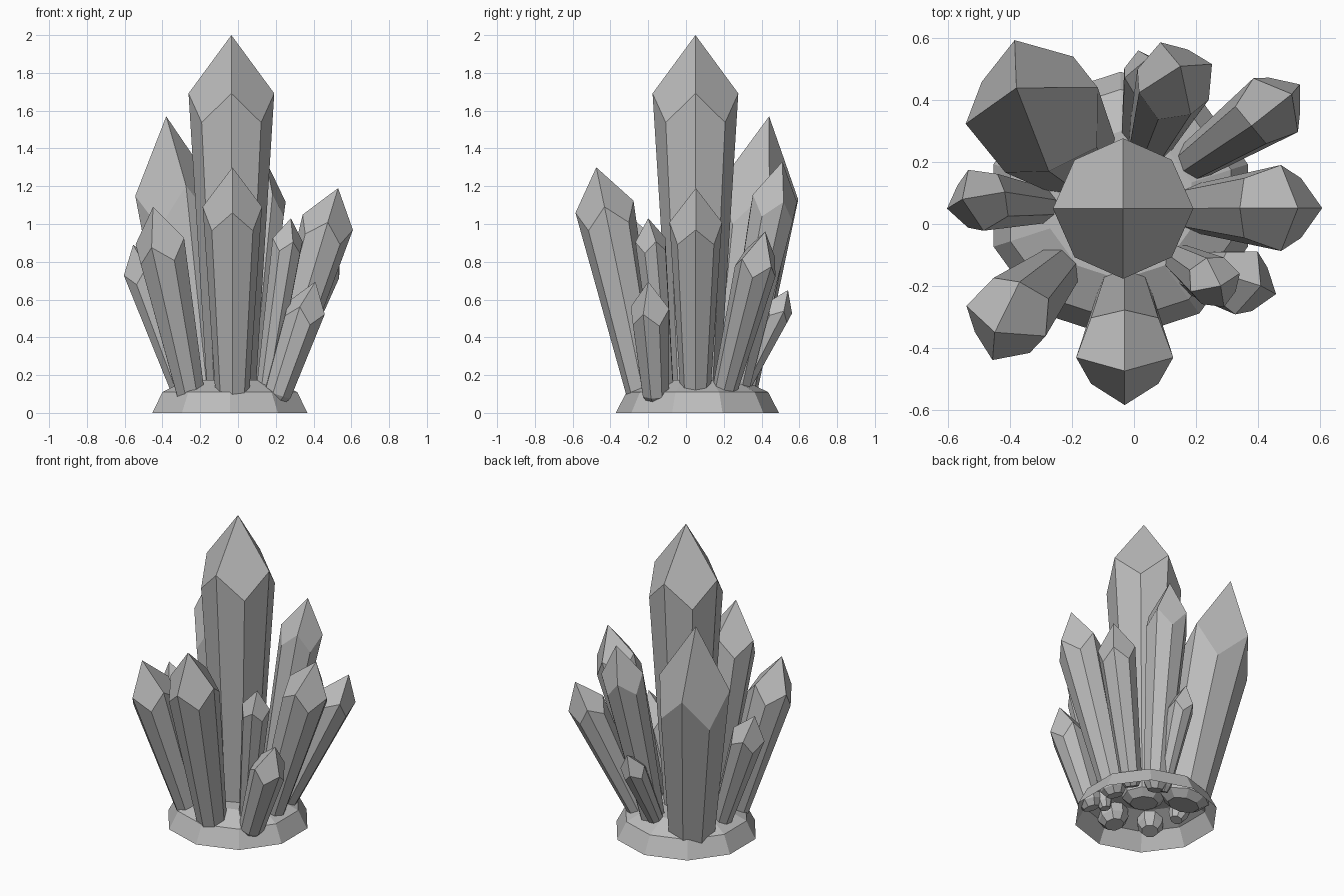
import bpy, bmesh
from math import cos, sin, pi, radians, sqrt
from mathutils import Vector, Matrix

cube = bpy.data.objects.get("Cube")
if cube:
    bpy.data.objects.remove(cube)

GREY = 0.5
stone = bpy.data.materials.new("grey_stone")
stone.use_nodes = True
stone.diffuse_color = (GREY, GREY, GREY, 1)
stone.node_tree.nodes["Principled BSDF"].inputs["Base Color"].default_value = (GREY, GREY, GREY, 1)


def finish(name, bm):
    bmesh.ops.recalc_face_normals(bm, faces=bm.faces)
    mesh = bpy.data.meshes.new(name)
    bm.to_mesh(mesh)
    bm.free()
    mesh.materials.append(stone)
    obj = bpy.data.objects.new(name, mesh)
    bpy.context.collection.objects.link(obj)
    return obj


def bridge(bm, low, high):
    n = len(low)
    for i in range(n):
        j = (i + 1) % n
        bm.faces.new((low[i], low[j], high[j], high[i]))


def crystal(name, foot, apex, radius, twist=0, taper=0.57, point=1.36):
    """Eight-sided shaft widening upward, cut to a four-sided point, with a narrowed root."""
    foot, apex = Vector(foot), Vector(apex)
    axis = apex - foot
    length = axis.length
    turn = Vector((0, 0, 1)).rotation_difference(axis).to_matrix().to_4x4()
    place = Matrix.Translation(foot) @ turn @ Matrix.Rotation(radians(twist), 4, "Z")
    tip = point * radius
    bm = bmesh.new()
    root, low, high = [], [], []
    for i in range(8):
        c, s = cos(i * pi / 4), sin(i * pi / 4)
        # odd corners sit lower, so each point facet is a kite
        r, drop = (radius * 0.98, tip * 1.06 * sqrt(2)) if i % 2 else (radius, tip)
        r_low = radius * taper
        root.append(bm.verts.new((c * r_low * 0.65, s * r_low * 0.65, -0.04)))
        low.append(bm.verts.new((c * r_low, s * r_low, 0)))
        high.append(bm.verts.new((c * r, s * r, length - drop)))
    bridge(bm, root, low)
    bridge(bm, low, high)
    bm.faces.new(root[::-1])
    top = bm.verts.new((0, 0, length))
    for i in range(0, 8, 2):
        bm.faces.new((top, high[i], high[i + 1], high[(i + 2) % 8]))
    bm.transform(place)
    return finish(name, bm)


# Rock base: ten-sided shell, open underneath
bm = bmesh.new()
rings = []
for r, z in ((0.432, 0), (0.375, 0.11), (0.24, 0.175)):
    rings.append([bm.verts.new((-0.043 + r * cos(pi / 2 + i * pi / 5),
                                0.06 + r * sin(pi / 2 + i * pi / 5), z))
                  for i in range(10)])
bridge(bm, rings[0], rings[1])
bridge(bm, rings[1], rings[2])
bm.faces.new(rings[2])
finish("rock_base", bm)

# Crystals: foot, apex, shoulder radius, twist, taper, point length
crystal("main_crystal", (-0.035, 0.05, 0.13), (-0.035, 0.05, 2.0), 0.227)
crystal("back_right_large_crystal", (-0.2, 0.23, 0.1), (-0.38, 0.44, 1.57), 0.222, 15, 0.66, 1.85)
crystal("front_crystal", (-0.03, -0.225, 0.1), (-0.03, -0.475, 1.3), 0.157)
crystal("left_crystal", (0.2, 0.05, 0.1), (0.53, 0.052, 1.19), 0.139)
crystal("back_left_crystal", (0.19, 0.2, 0.1), (0.51, 0.42, 0.96), 0.113, 40)
crystal("front_left_small_crystal", (0.21, -0.16, 0.1), (0.41, -0.2, 0.695), 0.108, -20, 0.7)
crystal("front_right_crystal", (-0.25, -0.15, 0.1), (-0.45, -0.35, 1.09), 0.138, -20)
crystal("front_left_crystal", (0.14, -0.11, 0.1), (0.28, -0.2, 1.03), 0.085, 20)
crystal("back_small_crystal", (0.0, 0.28, 0.1), (0.05, 0.54, 0.65), 0.077, 20)
crystal("back_crystal", (0.05, 0.26, 0.1), (0.15, 0.51, 1.33), 0.128, 22, 0.57, 1.55)
crystal("right_crystal", (-0.29, 0.06, 0.1), (-0.555, 0.08, 0.89), 0.102, 15)
